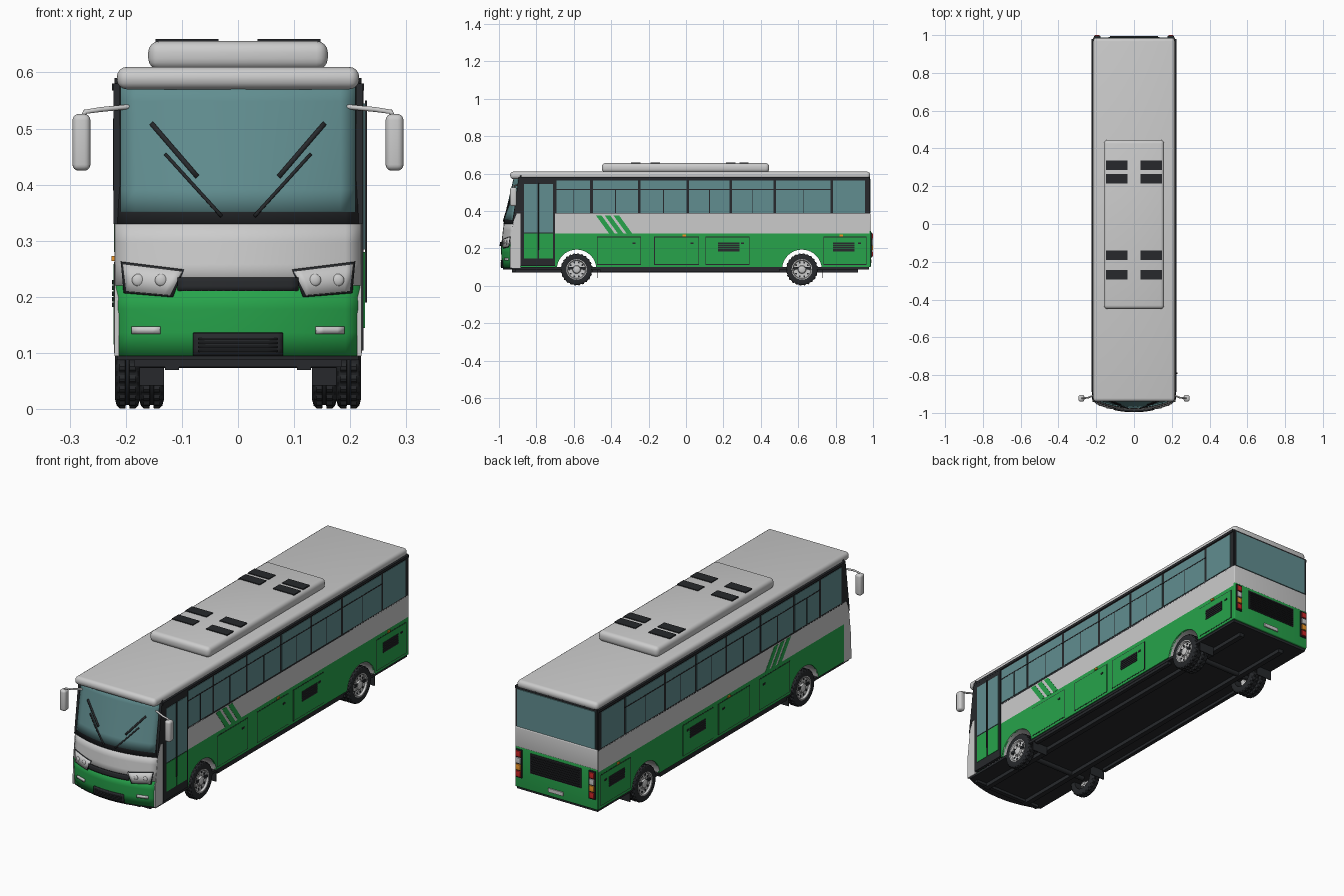
import bpy, bmesh, math
from mathutils import Vector

if "Cube" in bpy.data.objects:
    bpy.data.objects.remove(bpy.data.objects["Cube"])

def material(name, c):
    m = bpy.data.materials.new(name)
    m.diffuse_color = (*c, 1)
    m.use_nodes = True
    m.node_tree.nodes["Principled BSDF"].inputs["Base Color"].default_value = m.diffuse_color
    return m

GREEN = material("green_paint", (0.02, 0.37, 0.07))
GLASS = material("tinted_glass", (0.12, 0.27, 0.28))
BLACK = material("black_trim", (0.02, 0.022, 0.025))
WHITE = material("lamp_white", (0.85, 0.87, 0.87))
RED = material("lamp_red", (0.6, 0.02, 0.02))
ORANGE = material("lamp_orange", (0.85, 0.3, 0.02))

def finish(name, bm, mat):
    me = bpy.data.meshes.new(name)
    bm.to_mesh(me)
    bm.free()
    ob = bpy.data.objects.new(name, me)
    bpy.context.collection.objects.link(ob)
    if mat:
        me.materials.append(mat)
    return ob

def box(name, x, y, z, mat=None, bevel=0):
    bm = bmesh.new()
    bmesh.ops.create_cube(bm, size=1)
    for v in bm.verts:
        v.co = Vector([(a + b) / 2 + c * abs(b - a) for c, (a, b) in zip(v.co, (x, y, z))])
    if bevel:
        bmesh.ops.bevel(bm, geom=bm.edges[:], offset=bevel, segments=4, profile=0.5, affect='EDGES')
    return finish(name, bm, mat)

def sides(name, x, y, z, mat=None, bevel=0):
    for s in (1, -1):
        box(name, (s * x[0], s * x[1]), y, z, mat, bevel)

def prism(name, pts, axis, a, b, mat=None):
    # flat outline pushed along the x or z axis
    bm = bmesh.new()
    place = (lambda p, d: (d, *p)) if axis == 'x' else (lambda p, d: (*p, d))
    lo, hi = ([bm.verts.new(place(p, d)) for p in pts] for d in (a, b))
    bm.faces.new(lo)
    bm.faces.new(hi[::-1])
    for i in range(len(pts)):
        j = (i + 1) % len(pts)
        bm.faces.new((lo[i], hi[i], hi[j], lo[j]))
    bmesh.ops.recalc_face_normals(bm, faces=bm.faces[:])
    return finish(name, bm, mat)

def lathe(name, prof, y, z, side, n, mat=None, tread=0):
    # (x, radius) profile spun about the axle; tread notches the widest rings
    bm = bmesh.new()
    top = max(r for _, r in prof)
    rings = []
    for i in range(n):
        t = 2 * math.pi * i / n
        ring = []
        for x, r in prof:
            if tread and r > top - 0.004 and i % 4 < 2:
                r -= tread
            ring.append(bm.verts.new((side * x, y + r * math.cos(t), z + r * math.sin(t))))
        rings.append(ring)
    for i in range(n):
        p, q = rings[i], rings[(i + 1) % n]
        for k in range(len(prof) - 1):
            bm.faces.new((p[k], q[k], q[k + 1], p[k + 1]))
    bmesh.ops.remove_doubles(bm, verts=bm.verts[:], dist=1e-5)
    bmesh.ops.recalc_face_normals(bm, faces=bm.faces[:])
    return finish(name, bm, mat)

def front_y(x, z):
    # curved, raked nose surface
    rows = [(0.08, -0.982), (0.2, -0.99), (0.33, -0.975), (0.6, -0.912)]
    for (z0, y0), (z1, y1) in zip(rows, rows[1:]):
        if z <= z1:
            break
    y = y0 + (y1 - y0) * (z - z0) / (z1 - z0)
    return y + (0.05 - 0.02 * max(0, (z - 0.33) / 0.25)) * (x / 0.22) ** 2

def nose(name, c, off=0.0, mat=None, nx=16, nz=3, mirror=False):
    # four-cornered patch (bl, br, tr, tl in x,z) wrapped on the nose
    if mirror:
        nose(name, [(-c[i][0], c[i][1]) for i in (1, 0, 3, 2)], off, mat, nx, nz)
    bm = bmesh.new()
    bl, br, tr, tl = (Vector(p) for p in c)
    g = []
    for j in range(nz + 1):
        row = []
        for i in range(nx + 1):
            p = bl.lerp(br, i / nx).lerp(tl.lerp(tr, i / nx), j / nz)
            row.append(bm.verts.new((p.x, front_y(p.x, p.y) - off, p.y)))
        g.append(row)
    for j in range(nz):
        for i in range(nx):
            bm.faces.new((g[j][i], g[j][i + 1], g[j + 1][i + 1], g[j + 1][i]))
    ob = finish(name, bm, mat)
    m = ob.modifiers.new("thick", 'SOLIDIFY')
    m.thickness, m.offset = 0.006 + off * 0.5, -1

def rect(x0, x1, z0, z1):
    return [(x0, z0), (x1, z0), (x1, z1), (x0, z1)]

AXLES = (-0.585, 0.62)
WZ, WR, ARCH = 0.087, 0.086, 0.106

def arc(y, n=20):
    a = math.asin((0.1 - WZ) / ARCH)
    return [(y + ARCH * math.cos(t), WZ + ARCH * math.sin(t))
            for t in (math.pi - a - (math.pi - 2 * a) * i / n for i in range(n + 1))]

# Side walls
WIN = [-0.7, -0.505, -0.25, 0.01, 0.24, 0.475, 0.78, 0.965]
for s in (1, -1):
    y0 = -0.7 if s > 0 else -0.885
    skirt = [(y0, 0.1)] + arc(AXLES[0]) + arc(AXLES[1]) + [(0.98, 0.1), (0.98, 0.28), (y0, 0.28)]
    prism("side_skirt", skirt, 'x', s * 0.212, s * 0.22, GREEN)
    box("side_belt", (s * 0.212, s * 0.22), (y0, 0.98), (0.28, 0.385))
    box("window_frame", (s * 0.212, s * 0.22), (-0.885, 0.98), (0.38, 0.58), BLACK)
    for a, b in zip(WIN, WIN[1:]):
        box("side_window", (s * 0.21, s * 0.2215), (a + 0.007, b - 0.007), (0.39, 0.562), GLASS)
        if b < 0.8:
            box("window_slider_bar", (s * 0.215, s * 0.2225), ((a + b) / 2 - 0.002, (a + b) / 2 + 0.002), (0.39, 0.515), BLACK)
            box("window_transom", (s * 0.215, s * 0.2225), (a, b), (0.513, 0.518), BLACK)
    corner = [(-0.942, 0.095), (-0.885, 0.095), (-0.885, 0.385), (-0.912, 0.385), (-0.925, 0.33), (-0.941, 0.2)]
    prism("front_corner", corner, 'x', s * 0.212, s * 0.22)
    prism("front_pillar", [(-0.928, 0.33), (-0.905, 0.385), (-0.87, 0.385), (-0.87, 0.58), (-0.895, 0.58)], 'x', s * 0.21, s * 0.222, BLACK)
    for i in range(3):
        a = -0.482 + i * 0.047
        prism("side_stripe", [(a, 0.376), (a + 0.03, 0.376), (a + 0.1, 0.28), (a + 0.07, 0.28)], 'x', s * 0.215, s * 0.221, GREEN)
    for y in AXLES:
        # wheel housing liner
        bm = bmesh.new()
        rows = [[bm.verts.new((s * x, p, q)) for x in (0.13, 0.221)] for p, q in arc(y)]
        for p, q in zip(rows, rows[1:]):
            bm.faces.new((p[0], p[1], q[1], q[0]))
        finish("wheel_housing", bm, None)
box("driver_window", (-0.21, -0.2215), (-0.865, -0.71), (0.39, 0.562), GLASS)

# Luggage hatches, vents, markers and gutters
for a, b in ((-0.475, -0.24), (-0.17, 0.07), (0.105, 0.34), (0.735, 0.965)):
    sides("hatch_gap", (0.215, 0.2207), (a, b), (0.112, 0.262), BLACK)
    sides("hatch_door", (0.215, 0.2215), (a + 0.003, b - 0.003), (0.115, 0.259), GREEN)
    sides("hatch_latch", (0.215, 0.224), (b - 0.045, b - 0.03), (0.222, 0.23), BLACK)
for a in (0.17, 0.785):
    for i in range(5):
        sides("side_vent_slat", (0.215, 0.2245), (a, a + 0.115), (0.182 + i * 0.01, 0.19 + i * 0.01), BLACK)
for y in (-0.01, 0.83):
    sides("side_marker", (0.215, 0.225), (y - 0.009, y + 0.009), (0.264, 0.273), ORANGE)
sides("rain_gutter", (0.21, 0.2245), (-0.89, 0.98), (0.568, 0.58), BLACK)

# Entrance door on the right side
box("door_frame", (0.21, 0.224), (-0.885, -0.7), (0.105, 0.57), BLACK)
for a, b in ((-0.865, -0.795), (-0.787, -0.712)):
    box("door_glass", (0.212, 0.226), (a, b), (0.285, 0.545), GLASS)
    box("door_panel", (0.212, 0.226), (a, b), (0.145, 0.28), GREEN)
box("door_handle", (0.226, 0.23), (-0.795, -0.787), (0.19, 0.55), BLACK, 0.001)

# Roof and cooling unit
box("roof", (-0.216, 0.216), (-0.94, 0.985), (0.57, 0.61), None, 0.018)
box("roof_unit", (-0.16, 0.16), (-0.45, 0.445), (0.605, 0.656), None, 0.02)
for y in (0.31, 0.24, -0.165, -0.268):
    sides("roof_vent", (0.035, 0.147), (y - 0.025, y + 0.025), (0.652, 0.66), BLACK)

# Nose
nose("front_lower", rect(-0.219, 0.219, 0.095, 0.22), 0, GREEN)
nose("front_upper", rect(-0.219, 0.219, 0.22, 0.335))
nose("windscreen_frame", rect(-0.22, 0.22, 0.33, 0.59), 0.001, BLACK, 16, 6)
nose("windscreen", rect(-0.209, 0.209, 0.352, 0.588), 0.004, GLASS, 16, 6)
nose("front_bar", rect(-0.108, 0.108, 0.212, 0.235), 0.008, BLACK)
lamp = [(0.122, 0.203), (0.2, 0.21), (0.206, 0.259), (0.1, 0.246)]
rim = [(0.117, 0.2), (0.204, 0.207), (0.209, 0.263), (0.097, 0.249)]
nose("headlight_rim", rim, 0.003, BLACK, 8, 2, True)
nose("headlight", lamp, 0.006, WHITE, 8, 2, True)
nose("fog_light", rect(0.14, 0.19, 0.134, 0.147), 0.006, WHITE, 4, 1, True)
nose("lower_grille", rect(-0.08, 0.08, 0.095, 0.136), 0.005, BLACK)
for i in range(4):
    nose("grille_slat", rect(-0.07, 0.07, 0.102 + i * 0.007, 0.1055 + i * 0.007), 0.008, BLACK, 8, 1)
for s in (1, -1):
    for x in (0.178, 0.137):
        bm = bmesh.new()
        bmesh.ops.create_uvsphere(bm, u_segments=20, v_segments=10, radius=0.011)
        for v in bm.verts:
            v.co = (s * x + v.co.x, front_y(x, 0.23) - 0.005 + v.co.y * 0.5, 0.23 + v.co.z)
        finish("headlight_bulb", bm, None)
for name, p, q, w in (("wiper_arm", (0.03, 0.345), (0.13, 0.455), 0.002), ("wiper_blade", (0.073, 0.415), (0.155, 0.51), 0.003)):
    nose(name, [(p[0] - w, p[1] + w), (p[0] + w, p[1] - w), (q[0] + w, q[1] - w), (q[0] - w, q[1] + w)], 0.009, BLACK, 1, 6, True)

# Mirrors
for s in (1, -1):
    box("mirror", (s * 0.263, s * 0.295), (-0.94, -0.905), (0.425, 0.526), None, 0.011)
    cu = bpy.data.curves.new("mirror_arm", 'CURVE')
    cu.dimensions, cu.bevel_depth, cu.bevel_resolution = '3D', 0.0045, 3
    sp = cu.splines.new('POLY')
    path = [(0.195, -0.9, 0.539), (0.245, -0.92, 0.534), (0.272, -0.922, 0.53), (0.279, -0.922, 0.515)]
    sp.points.add(len(path) - 1)
    for pt, (x, y, z) in zip(sp.points, path):
        pt.co = (s * x, y, z, 1)
    bpy.context.collection.objects.link(bpy.data.objects.new("mirror_arm", cu))

# Rear
box("rear_lower", (-0.218, 0.218), (0.972, 0.988), (0.1, 0.295), GREEN, 0.004)
box("rear_belt", (-0.218, 0.218), (0.972, 0.987), (0.29, 0.388), None, 0.004)
box("rear_window_frame", (-0.216, 0.216), (0.97, 0.983), (0.385, 0.58), BLACK)
box("rear_window", (-0.207, 0.207), (0.972, 0.987), (0.39, 0.57), GLASS)
box("rear_grille", (-0.135, 0.135), (0.98, 0.991), (0.185, 0.28), BLACK)
for i in range(8):
    box("rear_grille_slat", (-0.128, 0.128), (0.985, 0.996), (0.19 + i * 0.011, 0.195 + i * 0.011), BLACK)
box("rear_plate", (-0.04, 0.04), (0.98, 0.993), (0.122, 0.14), WHITE)
sides("tail_light_housing", (0.178, 0.212), (0.975, 0.994), (0.15, 0.285), BLACK)
for i, m in enumerate((RED, ORANGE, WHITE, RED)):
    sides("tail_light", (0.182, 0.208), (0.985, 1.0), (0.155 + i * 0.032, 0.183 + i * 0.032), m, 0.003)

# Underbody
curve = [(x, front_y(x, 0.1) + 0.004) for x in (-0.215 + 0.043 * i for i in range(11))]
prism("floor", curve + [(0.215, 0.978), (-0.215, 0.978)], 'z', 0.088, 0.1, BLACK)
sides("chassis_rail", (0.105, 0.13), (-0.93, 0.92), (0.07, 0.09), BLACK)
box("front_crossmember", (-0.185, 0.185), (-0.93, -0.91), (0.075, 0.09), BLACK)
sides("sill", (0.195, 0.213), (-0.46, 0.5), (0.074, 0.09), BLACK)

# Wheels, axles and mud flaps
tyre = [(-0.02, 0.054), (-0.022, 0.07), (-0.019, 0.081), (-0.014, WR), (-0.004, WR), (-0.003, 0.08), (0.003, 0.08),
        (0.004, WR), (0.014, WR), (0.019, 0.081), (0.022, 0.07), (0.02, 0.054), (-0.02, 0.054)]
disc = [(-0.02, 0.055), (0.021, 0.055), (0.021, 0.05), (0.012, 0.047), (0.009, 0.03), (0.011, 0.022),
        (0.019, 0.019), (0.022, 0.012), (0.022, 0)]
for k, y in enumerate(AXLES):
    lathe("axle", [(-0.18, 0), (-0.18, 0.014), (0.18, 0.014), (0.18, 0)], y, WZ, 1, 16, BLACK)
    for s in (1, -1):
        for x in ((0.197, 0.154) if k else (0.197,)):
            lathe("tyre", [(x + a, r) for a, r in tyre], y, WZ, s, 96, BLACK, 0.004)
            lathe("wheel_rim", [(x + a, r) for a, r in disc], y, WZ, s, 32)
        for i in range(10):
            t = 2 * math.pi * i / 10
            lathe("rim_hole", [(0.205, 0.0052), (0.2095, 0.0052), (0.2095, 0)], y + 0.039 * math.cos(t), WZ + 0.039 * math.sin(t), s, 10, BLACK)
            lathe("wheel_nut", [(0.205, 0.0025), (0.212, 0.0025), (0.212, 0)], y + 0.026 * math.cos(t), WZ + 0.026 * math.sin(t), s, 6)
    sides("mud_flap", (0.132, 0.215), (y + 0.109, y + 0.113), (0.042, 0.1), BLACK)

# Smooth curved surfaces, keep corners crisp
bpy.ops.object.select_all(action='DESELECT')
for ob in bpy.context.scene.objects:
    if ob.type == 'MESH':
        ob.select_set(True)
        bpy.context.view_layer.objects.active = ob
bpy.ops.object.shade_smooth_by_angle()
